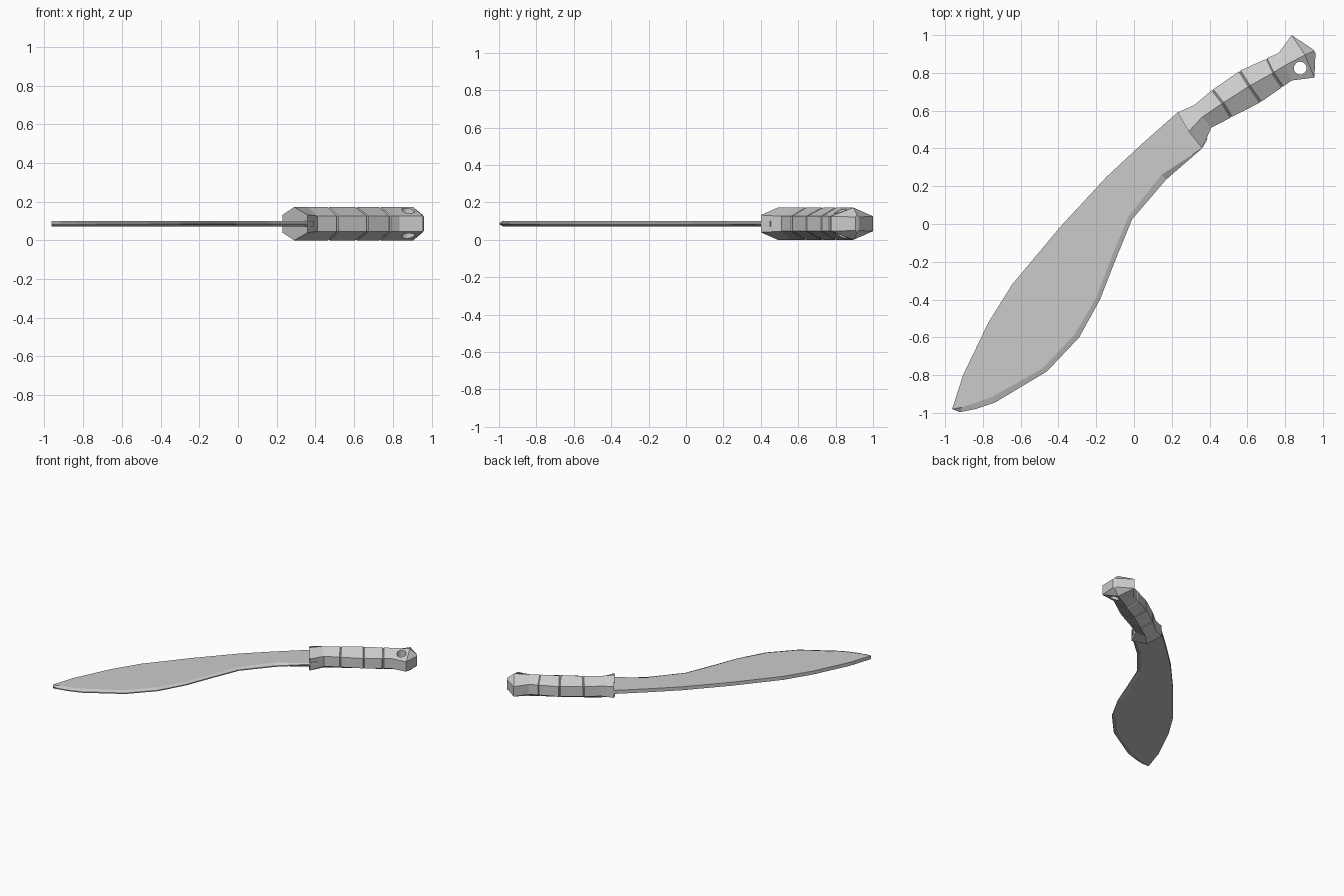
import bpy, bmesh
from mathutils import Vector

if "Cube" in bpy.data.objects:
    bpy.data.objects.remove(bpy.data.objects["Cube"])

ZC = 0.086  # mid plane of the whole knife


def make_object(name, bm):
    bmesh.ops.recalc_face_normals(bm, faces=bm.faces)
    mesh = bpy.data.meshes.new(name)
    bm.to_mesh(mesh)
    bm.free()
    obj = bpy.data.objects.new(name, mesh)
    bpy.context.collection.objects.link(obj)
    return obj


# Blade: flat plate with a ground bevel along the cutting edge
spine = [(.27, .57), (.23, .59), (.04, .422), (-.145, .25), (-.39, -.015),
         (-.645, -.32), (-.77, -.52), (-.905, -.80)]
inner = [(-.963, -.98), (-.91, -.97), (-.85, -.95), (-.75, -.915), (-.485, -.765),
         (-.315, -.585), (-.20, -.39), (-.125, -.19), (-.03, .04), (.145, .26),
         (.36, .40), (.39, .45)]
edge = [(-.963, -.98), (-.92, -.996), (-.84, -.98), (-.735, -.945), (-.46, -.78),
        (-.29, -.60), (-.18, -.40), (-.10, -.195), (-.01, .025), (.17, .235),
        (.36, .40), (.39, .45)]


def build_blade(half=.014, lip=.004):
    bm = bmesh.new()

    def row(points, z):
        return [bm.verts.new((x, y, ZC + z)) for x, y in points]

    def strip(a, b):
        for i in range(len(a) - 1):
            bm.faces.new((a[i], a[i + 1], b[i + 1], b[i]))

    outline, lips = [], []
    for s in (1, -1):
        flat = row(spine + inner, s * half)
        lip_row = row(edge, s * lip)
        bm.faces.new(flat)
        strip(flat[len(spine):], lip_row)
        outline.append(flat)
        lips.append(lip_row)
    strip(lips[0], lips[1])
    n = len(spine) + 1
    strip(outline[0][:n], outline[1][:n])
    # closing face hidden inside the grip
    bm.faces.new((outline[0][0], outline[0][-1], lips[0][-1],
                  lips[1][-1], outline[1][-1], outline[1][0]))
    return make_object("blade", bm)


# Handle: six-sided sections given as (spine side, ridge, edge side, side half height,
# ridge half height, grooved)
sections = [
    ((.23, .59), (.29, .49), (.36, .40), .046, .086, False),
    ((.32, .63), (.36, .565), (.41, .51), .040, .086, False),
    ((.415, .71), (.47, .64), (.515, .565), .040, .086, True),
    ((.56, .81), (.61, .73), (.67, .645), .040, .086, True),
    ((.70, .875), (.735, .80), (.785, .725), .040, .086, True),
    ((.765, .905), (.80, .84), (.835, .76), .040, .086, False),
    ((.835, 1.0), (.905, .895), (.955, .775), .040, .086, False),
    ((.948, .924), (.953, .915), (.961, .905), .036, .046, False),
]


def build_handle():
    bm = bmesh.new()
    axis = Vector((.85, .53, 0)) * .006
    rings = []
    for a, r, e, side, top, grooved in sections:
        pts = [Vector((*p, ZC + z)) for p, z in
               ((a, side), (r, top), (e, side), (e, -side), (r, -top), (a, -side))]
        centre = sum(pts, Vector()) / 6
        steps = ((-1, 1), (0, .94), (1, 1)) if grooved else ((0, 1),)
        for shift, scale in steps:
            rings.append([bm.verts.new(centre + (p - centre) * scale + axis * shift)
                          for p in pts])
    for lo, hi in zip(rings, rings[1:]):
        for i in range(6):
            j = (i + 1) % 6
            bm.faces.new((lo[i], lo[j], hi[j], hi[i]))
    bm.faces.new(rings[0])
    bm.faces.new(rings[-1])
    return make_object("handle", bm)


build_blade()
handle = build_handle()

# Lanyard hole through the pommel
bpy.ops.mesh.primitive_cylinder_add(vertices=16, radius=.034, depth=.4,
                                    location=(.88, .825, ZC))
cutter = bpy.context.object
cutter.name = "lanyard_hole_cutter"
cutter.hide_render = True
mod = handle.modifiers.new("lanyard_hole", 'BOOLEAN')
mod.operation = 'DIFFERENCE'
mod.solver = 'EXACT'
mod.object = cutter
bpy.context.view_layer.objects.active = handle
bpy.ops.object.modifier_apply(modifier=mod.name)
bpy.data.objects.remove(cutter)
